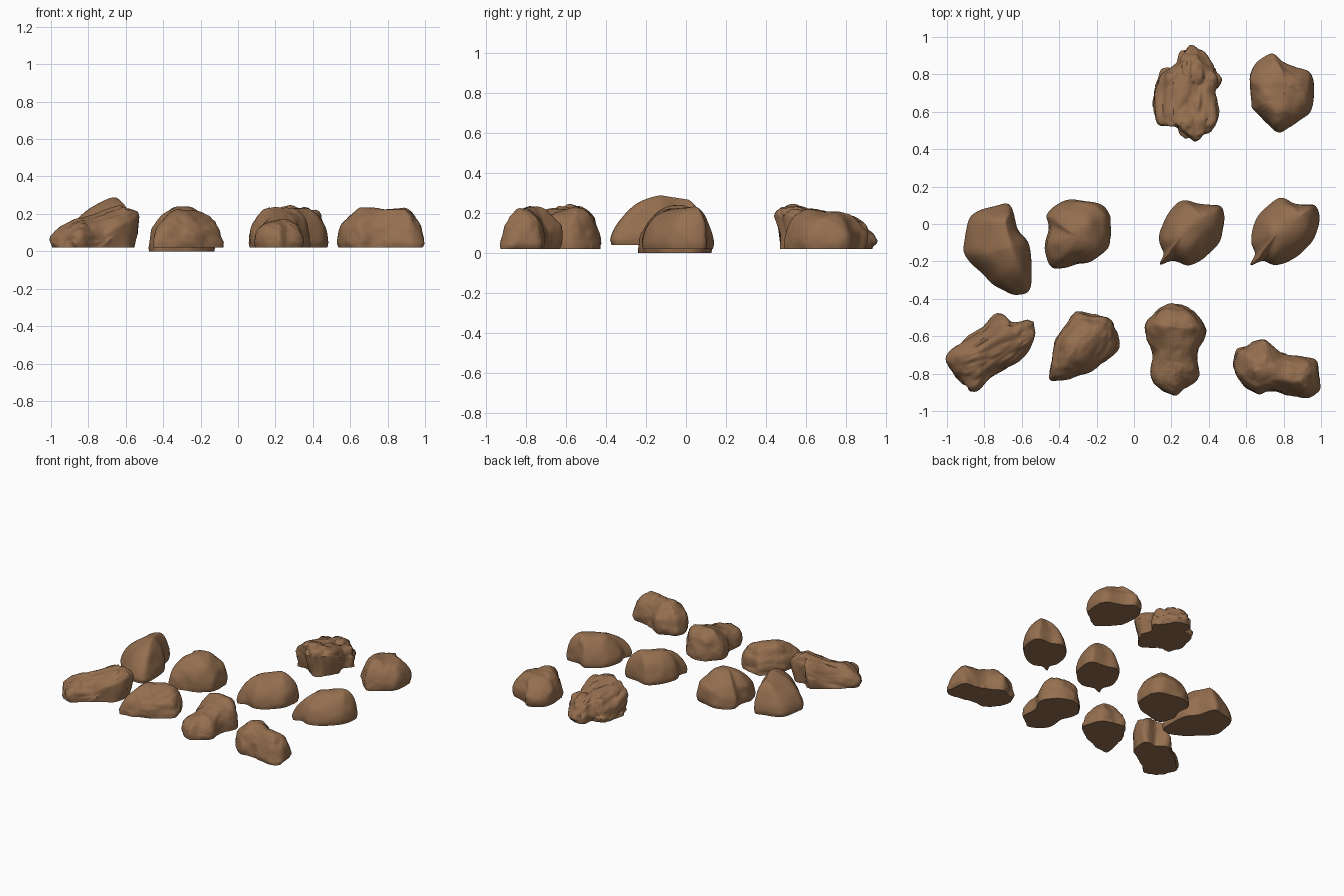
import bpy, bmesh, math
from mathutils import Vector, noise

if "Cube" in bpy.data.objects:
    bpy.data.objects.remove(bpy.data.objects["Cube"])

brown = bpy.data.materials.new("earth_brown")
brown.diffuse_color = (0.30, 0.158, 0.078, 1)
brown.use_nodes = True
brown.node_tree.nodes["Principled BSDF"].inputs["Base Color"].default_value = brown.diffuse_color
SEG, RINGS = 112, 26


def smooth_loop(pts, n):
    """Closed Catmull-Rom curve through the footprint points."""
    p = [Vector((x, y, 0)) for x, y in pts]
    m, out = len(p), []
    for i in range(n):
        u = i * m / n
        k, t = int(u), u - int(u)
        a, b, c, d = (p[(k + j) % m] for j in (-1, 0, 1, 2))
        out.append(0.5 * (2 * b + (c - a) * t + (2 * a - 5 * b + 4 * c - d) * t * t
                          + (3 * b - a - 3 * c + d) * t ** 3))
    return out


def rock(name, outline, ridge, base=0.02, power=2.0, rough=0.012, fine=0.0,
         grain=(0, 0, 1), stretch=1.0, lift=(0, 0), seed=0):
    """Boulder: footprint curve domed up to a ridge line, then broken up by noise.
    lift raises the widest line on one side, giving an overhang there."""
    a, b = Vector(ridge[0]), Vector(ridge[1])
    rim = smooth_loop(outline, SEG)
    mid = sum(rim, Vector()) / SEG
    lift_v, g = Vector((*lift, 0)), Vector(grain).normalized()
    ab = (b - a).to_2d()
    offset = Vector((seed * 3.7, seed * 1.3, seed * 5.1))

    def broken(p):
        q = p + g * (p.dot(g) * (stretch - 1)) + offset
        d = noise.noise_vector(q * 6) * rough
        d += noise.noise_vector(q * 13) * rough * 0.5
        if fine:
            for f, w in ((14, 1.0), (30, 0.5)):
                d += (p - mid).normalized() * (abs(noise.noise(q * f)) - 0.25) * fine * 2 * w
                d += noise.noise_vector(q * f) * fine * 0.4 * w
        k = min(1, max(0, (p.z - base) / 0.06))
        d.z *= k
        r = p + d
        r.z = max(base, r.z)
        return r

    bm = bmesh.new()
    columns = []
    for e in rim:
        t = max(0, min(1, (e - a).to_2d().dot(ab) / max(ab.length_squared, 1e-6)))
        top = a.lerp(b, t)
        rim_z = base + 0.025 + max(0, (e - mid).normalized().dot(lift_v))
        foot = mid + (e - mid) * (0.97 - 0.8 * max(0, rim_z - base - 0.03))
        foot.z = base
        col = [foot, foot.lerp(Vector((e.x, e.y, rim_z)), 0.5)]
        for j in range(RINGS):
            w = j / (RINGS - 1) * math.pi / 2
            s = max(0, math.cos(w)) ** (2 / power)
            h = math.sin(w) ** (2 / power)
            col.append(Vector((top.x + (e.x - top.x) * s, top.y + (e.y - top.y) * s,
                               rim_z + (top.z - rim_z) * h)))
        columns.append([bm.verts.new(broken(p)) for p in col])
    for i in range(SEG):
        c, d = columns[i], columns[(i + 1) % SEG]
        for j in range(len(c) - 1):
            bm.faces.new((c[j], d[j], d[j + 1], c[j + 1]))
    bm.faces.new([c[0] for c in columns])          # flat underside
    bmesh.ops.remove_doubles(bm, verts=bm.verts, dist=0.0008)
    bmesh.ops.recalc_face_normals(bm, faces=bm.faces)
    me = bpy.data.meshes.new(name)
    bm.to_mesh(me)
    bm.free()
    me.materials.append(brown)
    ob = bpy.data.objects.new(name, me)
    bpy.context.collection.objects.link(ob)
    bpy.ops.object.select_all(action='DESELECT')
    ob.select_set(True)
    bpy.context.view_layer.objects.active = ob
    bpy.ops.object.shade_smooth_by_angle(angle=math.radians(40))


# front row
rock("layered_rock",
     [(-1, -.70), (-.83, -.57), (-.73, -.48), (-.65, -.52), (-.53, -.52), (-.55, -.68),
      (-.68, -.78), (-.76, -.83), (-.83, -.89), (-.9, -.86)],
     [(-.82, -.70, .17), (-.63, -.59, .24)], power=1.9, rough=.014, fine=.014,
     grain=(.8, .5, .35), stretch=.3, lift=(.12, .06), seed=1)
rock("angular_rock",
     [(-.44, -.83), (-.43, -.65), (-.37, -.55), (-.31, -.47), (-.23, -.48), (-.12, -.5),
      (-.08, -.66), (-.18, -.76), (-.29, -.81)],
     [(-.31, -.66, .22), (-.22, -.57, .21)], power=1.8, rough=.016, fine=.006,
     grain=(.6, .8, 0), stretch=.5, seed=2)
rock("two_lobed_rock",
     [(.06, -.55), (.14, -.45), (.22, -.43), (.32, -.46), (.385, -.56), (.34, -.69),
      (.34, -.82), (.26, -.88), (.21, -.91), (.1, -.84), (.1, -.69)],
     [(.24, -.56, .24), (.21, -.74, .17)], power=2.3, rough=.014, fine=.005, seed=3)
rock("lumpy_rock",
     [(.54, -.80), (.54, -.68), (.6, -.65), (.69, -.615), (.78, -.68), (.88, -.70),
      (.97, -.74), (.985, -.85), (.95, -.92), (.85, -.92), (.72, -.90), (.62, -.89)],
     [(.70, -.77, .24), (.86, -.82, .225)], power=1.9, rough=.018, fine=.005, seed=4)
# middle row
rock("tall_ridged_rock",
     [(-.91, -.1), (-.87, .04), (-.74, .09), (-.66, .10), (-.62, -.03), (-.56, -.12),
      (-.55, -.34), (-.62, -.38), (-.73, -.34), (-.8, -.28), (-.9, -.18)],
     [(-.69, .0, .265), (-.66, -.12, .285)], base=.04, power=1.6, rough=.010,
     grain=(0, 1, 0), stretch=.5, seed=5)
rock("round_rock",
     [(-.485, -.14), (-.45, -.02), (-.46, .06), (-.37, .12), (-.22, .12), (-.13, .05),
      (-.13, -.1), (-.2, -.18), (-.3, -.22), (-.43, -.235)],
     [(-.30, -.06, .24), (-.27, -.02, .235)], base=0, power=1.9, rough=.016, seed=6)
rock("smooth_rock",
     [(.135, -.08), (.17, .03), (.25, .12), (.35, .11), (.47, .09), (.47, -.05), (.40, -.16),
      (.30, -.215), (.2, -.2), (.135, -.22), (.155, -.16)],
     [(.26, -.06, .225), (.36, .03, .235)], power=1.8, rough=.009, seed=7)
rock("creased_rock",
     [(.63, -.08), (.67, .05), (.77, .14), (.86, .11), (.975, .095), (.975, -.06), (.88, -.17),
      (.76, -.225), (.69, -.2), (.63, -.22), (.65, -.16)],
     [(.77, -.05, .225), (.89, .04, .235)], power=1.75, rough=.009, seed=8)
# back row
rock("craggy_rock",
     [(.11, .64), (.13, .82), (.22, .85), (.25, .92), (.34, .92), (.42, .84), (.47, .77),
      (.43, .7), (.45, .58), (.38, .48), (.30, .45), (.22, .52), (.14, .54)],
     [(.29, .55, .235), (.28, .74, .19)], power=2.4, rough=.016, fine=.016,
     grain=(.1, 1, -.3), stretch=.4, lift=(.04, -.13), seed=9)
rock("blocky_rock",
     [(.63, .65), (.63, .82), (.73, .905), (.82, .85), (.95, .80), (.955, .63), (.86, .54),
      (.78, .49), (.72, .53), (.65, .60)],
     [(.76, .64, .22), (.83, .72, .21)], power=2.1, rough=.016, fine=.003, seed=10)
